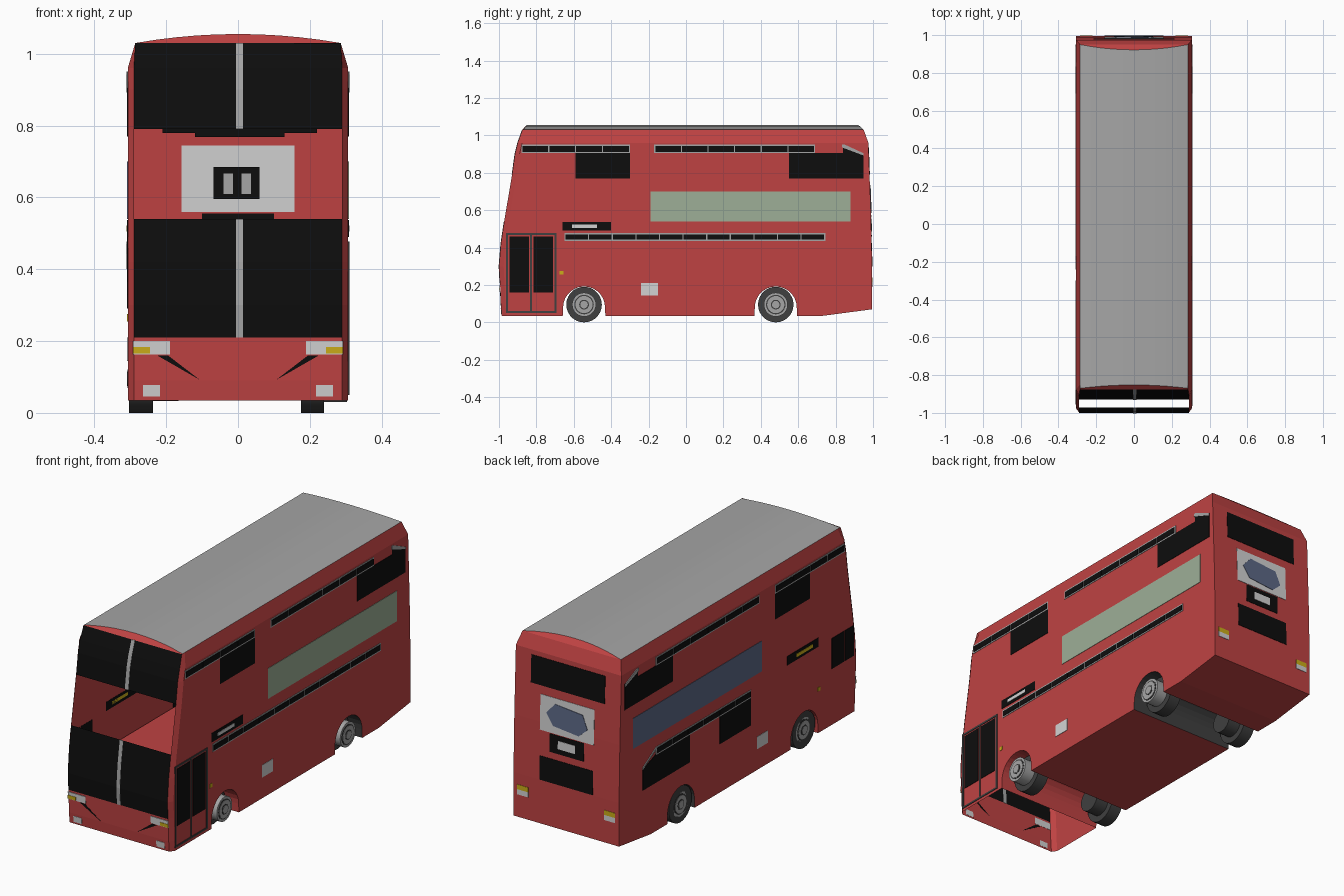
import bpy, bmesh, math

if "Cube" in bpy.data.objects:
    bpy.data.objects.remove(bpy.data.objects["Cube"])

def material(name, r, g, b):
    m = bpy.data.materials.new(name)
    m.diffuse_color = (r, g, b, 1)
    m.use_nodes = True
    m.node_tree.nodes["Principled BSDF"].inputs["Base Color"].default_value = m.diffuse_color
    return m

RED = material("bus red", .52, .055, .055)
BLACK = material("glass black", .004, .004, .004)
GREY = material("roof grey", .38, .38, .38)
LIGHT = material("lamp white", .65, .65, .65)
YELLOW = material("amber", .6, .42, .01)
GREEN = material("panel green", .34, .43, .31)
BLUE = material("panel blue", .11, .14, .24)
DARK = material("dark grey", .05, .05, .05)

W, TOPW, FW = .307, .286, .29          # half widths: walls, roof edge, front panel
FRONT = [(-.985, .035), (-.99, .09), (-.995, .21), (-1, .3), (-.99, .42), (-.972, .54),
         (-.93, .79), (-.915, .9), (-.9, .96), (-.875, 1.03)]
REAR = [(.995, .07), (.995, .3), (.988, .6), (.975, .96), (.95, 1.03)]
AXLES = (-.545, .48)

def at(profile, z):
    for (y0, z0), (y1, z1) in zip(profile, profile[1:]):
        if z <= z1:
            break
    return y0 + (y1 - y0) * (z - z0) / (z1 - z0)

def half(z):
    return W if z <= .961 else TOPW

def make(name, verts, faces, mats, ids=None):
    me = bpy.data.meshes.new(name)
    me.from_pydata(verts, [], faces)
    for m in mats:
        me.materials.append(m)
    if ids:
        me.polygons.foreach_set("material_index", ids)
    bm = bmesh.new()
    bm.from_mesh(me)
    bmesh.ops.remove_doubles(bm, verts=bm.verts, dist=.0001)
    bmesh.ops.recalc_face_normals(bm, faces=bm.faces)
    bm.to_mesh(me)
    bm.free()
    ob = bpy.data.objects.new(name, me)
    bpy.context.collection.objects.link(ob)
    return ob

# ---- body shell: strips across the width plus side walls
V, F, ID = [], [], []
def face(pts, mat=0):
    F.append(range(len(V), len(V) + len(pts)))
    V.extend(pts)
    ID.append(mat)

for (y0, z0), (y1, z1) in zip(FRONT, FRONT[1:]):
    mid = (z0 + z1) / 2
    w0, w1 = min(FW, half(z0)), min(FW, half(z1))
    if not .54 < mid < .79:                      # open band between the windscreens
        face([(-w0, y0, z0), (w0, y0, z0), (w1, y1, z1), (-w1, y1, z1)], int(mid > .21))
    for s in (-1, 1):                            # corner pillars
        face([(s * w0, y0, z0), (s * half(z0), y0 + .025, z0),
              (s * half(z1), y1 + .025, z1), (s * w1, y1, z1)])
for (y0, z0), (y1, z1) in zip(REAR, REAR[1:]):
    a, b = half(z0), half(z1)
    face([(-a, y0, z0), (a, y0, z0), (b, y1, z1), (-b, y1, z1)])

def arch(c):
    pts = [(c + .114, .035)]
    pts += [(c + .112 * math.cos(math.pi * i / 14), .08 + .112 * math.sin(math.pi * i / 14)) for i in range(15)]
    return pts + [(c - .114, .035)]

bottom = [REAR[0], (.73, .035)] + arch(AXLES[1]) + arch(AXLES[0])
for i, ((y0, z0), (y1, z1)) in enumerate(zip(bottom, bottom[1:])):
    face([(-W, y0, z0), (W, y0, z0), (W, y1, z1), (-W, y1, z1)], 3 if 2 <= i < 18 else 0)
wall = bottom + [(y + .025, z) for y, z in FRONT[:-1]] + REAR[3:0:-1]
for s in (-1, 1):
    face([(s * W, y, z) for y, z in wall])
    face([(s * W, -.875, .96), (s * W, .975, .96), (s * TOPW, .95, 1.03), (s * TOPW, -.85, 1.03)])

# domed roof with red end caps
xs = [TOPW * i / 5 for i in range(-5, 6)]
dome = lambda x: 1 - (x / TOPW) ** 2
fa = [(x, -.87 + .018 * dome(x), 1.03 + .025 * dome(x)) for x in xs]
ra = [(x, .95 - .028 * dome(x), 1.03 + .025 * dome(x)) for x in xs]
for i in range(10):
    face([fa[i], fa[i + 1], ra[i + 1], ra[i]], 2)
face(fa + [(TOPW, -.875, 1.03), (-TOPW, -.875, 1.03)])
face(ra)
make("body_shell", V, F, [RED, BLACK, GREY, DARK], ID)

# ---- thin plates laid on a surface
SURF = {"right": lambda u, v, h: (W + h, u, v),
        "left": lambda u, v, h: (-W - h, u, v),
        "rear": lambda u, v, h: (u, at(REAR, v) + h, v),
        "front": lambda u, v, h: (u, at(FRONT, v) - h, v),
        "inner": lambda u, v, h: (u, .97 - h, v)}

def plate(name, side, polys, mat, h=.002):
    verts, faces = [], []
    for p in polys:
        n, k = len(p), len(verts)
        verts += [SURF[side](u, v, -.001) for u, v in p] + [SURF[side](u, v, h) for u, v in p]
        faces += [range(k, k + n), range(k + n, k + 2 * n)]
        faces += [(k + i, k + (i + 1) % n, k + n + (i + 1) % n, k + n + i) for i in range(n)]
    make(side + "_" + name, verts, faces, [mat])

def rect(u0, u1, v0, v1):
    return [(u0, v0), (u1, v0), (u1, v1), (u0, v1)]

def both(u0, u1, v0, v1):
    return [rect(s * u0, s * u1, v0, v1) for s in (-1, 1)]

def window_strip(name, side, y0, y1, z0, z1, n):
    plate(name + "_frame", side, [rect(y0, y1, z0, z1)], GREY, .002)
    d = (y1 - y0 - .006) / n
    plate(name + "_panes", side, [rect(y0 + .006 + i * d, y0 + i * d + d, z0 + .007, z1 - .007)
                                  for i in range(n)], BLACK, .004)

# ---- details shared by both sides
for side in ("right", "left"):
    window_strip("upper_front_strip", side, -.88, -.3, .905, .95, 4)
    window_strip("upper_rear_strip", side, -.17, .69, .905, .95, 6)
    back = [(.55, .77), (.95, .77), (.95, .905), (.84, .945), (.84, .905), (.55, .905)]
    plate("upper_windows", side, [rect(-.59, -.3, .77, .905), back], BLACK)
    plate("sloping_trim", side, [[(.835, .935), (.95, .892), (.95, .904), (.85, .95), (.835, .95)]], GREY, .004)
    plate("advert_panel", side, [rect(-.19, .88, .54, .70)], GREEN if side == "right" else BLUE)
    plate("route_sign", side, [rect(-.66, -.4, .49, .537)], BLACK)
    plate("route_bar", side, [rect(-.61, -.475, .505, .522)], LIGHT if side == "right" else YELLOW, .004)
    plate("side_marker", side, [rect(-.675, -.655, .255, .275)], YELLOW)
    plate("fuel_flap", side, [rect(-.24, -.15, .145, .21)], LIGHT)

# ---- right side: entrance door and lower window strip
window_strip("lower_strip", "right", -.65, .745, .435, .477, 11)
plate("door_frame", "right", [rect(-.963, -.952, .05, .477), rect(-.703, -.692, .05, .477),
      rect(-.833, -.823, .05, .477), rect(-.963, -.692, .467, .477), rect(-.963, -.692, .05, .06)], DARK, .003)
plate("door_glass", "right", [rect(-.945, -.84, .16, .46), rect(-.816, -.71, .16, .46)], BLACK)

# ---- left side: lower windows and driver window
window_strip("lower_strip", "left", -.1, .69, .435, .477, 6)
plate("lower_windows", "left", [[(.41, .29), (.8, .29), (.8, .40), (.69, .44), (.41, .44)],
                                rect(-.1, .16, .29, .437)], BLACK)
plate("lower_trim", "left", [[(.69, .465), (.8, .40), (.8, .41), (.69, .477)]], GREY, .004)
plate("driver_window", "left", [rect(-.872, -.77, .33, .49), rect(-.955, -.878, .33, .49)], BLACK)

# ---- front details
bars = [rect(-.006, .014, a[1], b[1]) for a, b in zip(FRONT, FRONT[1:])
        if .21 <= a[1] < .53 or a[1] >= .79]
plate("windscreen_divider", "front", bars, GREY)
plate("headlights", "front", both(.19, .292, .163, .2), LIGHT, .003)
plate("indicators", "front", both(.245, .292, .165, .183), YELLOW, .005)
plate("fog_lamps", "front", both(.217, .265, .045, .077), LIGHT)
plate("bumper_slots", "front", [[(s * .225, .16), (s * .195, .16), (s * .105, .091)] for s in (-1, 1)], BLACK, .001)

# ---- rear details
plate("upper_window", "rear", [rect(-.215, .215, .79, .935)], BLACK)
plate("poster", "rear", [rect(-.157, .157, .56, .745)], LIGHT)
plate("poster_shape", "rear", [[(-.12, .63), (-.07, .585), (.08, .6), (.12, .66), (.07, .715), (-.09, .7)]], BLUE, .004)
plate("sign_box", "rear", [rect(-.1, .1, .46, .555)], BLACK)
plate("sign_plate", "rear", [rect(-.05, .05, .487, .53)], LIGHT, .004)
plate("lower_window", "rear", [rect(-.155, .155, .3, .425)], BLACK)
plate("tail_lamp_top", "rear", both(.22, .285, .215, .24), YELLOW)
plate("tail_lamp_base", "rear", both(.22, .285, .188, .215), LIGHT)

# ---- interior: deck and parts seen through the open band
make("inner_deck", [(-.3, -.6, .3), (.3, -.6, .3), (.3, .97, .3), (-.3, .97, .3)], [(0, 1, 2, 3)], [RED])
plate("sign", "inner", [rect(-.068, .06, .595, .685)], BLACK)
plate("sign_marks", "inner", [rect(-.04, -.014, .61, .667), rect(.01, .036, .61, .667)], GREY, .005)
plate("window_edge", "inner", [rect(-.12, .13, .768, .8), rect(-.21, .22, .78, .8)], BLACK)

# ---- wheels: tyre and stepped hub
def disc(name, x0, x1, y, r, mat):
    bpy.ops.mesh.primitive_cylinder_add(vertices=28, radius=r, depth=abs(x1 - x0),
        location=((x0 + x1) / 2, y, .095), rotation=(0, math.pi / 2, 0))
    ob = bpy.context.object
    ob.name = name
    ob.data.materials.append(mat)
    bpy.ops.object.shade_smooth_by_angle()

for axle, y in zip(("front", "rear"), AXLES):
    disc(axle + "_right_tyre", .175, .24, y, .095, DARK)
    disc(axle + "_left_tyre", -.303, -.237, y, .095, DARK)
    disc(axle + "_left_inner_hub", -.237, -.165, y, .062, DARK)
    for s, side, x in ((1, "right", .24), (-1, "left", .295)):
        for i, (r, mat) in enumerate(((.064, GREY), (.052, DARK), (.046, GREY), (.026, DARK), (.02, GREY))):
            disc(f"{axle}_{side}_hub_{i}", s * x, s * (.303 + .0015 * i), y, r, mat)
